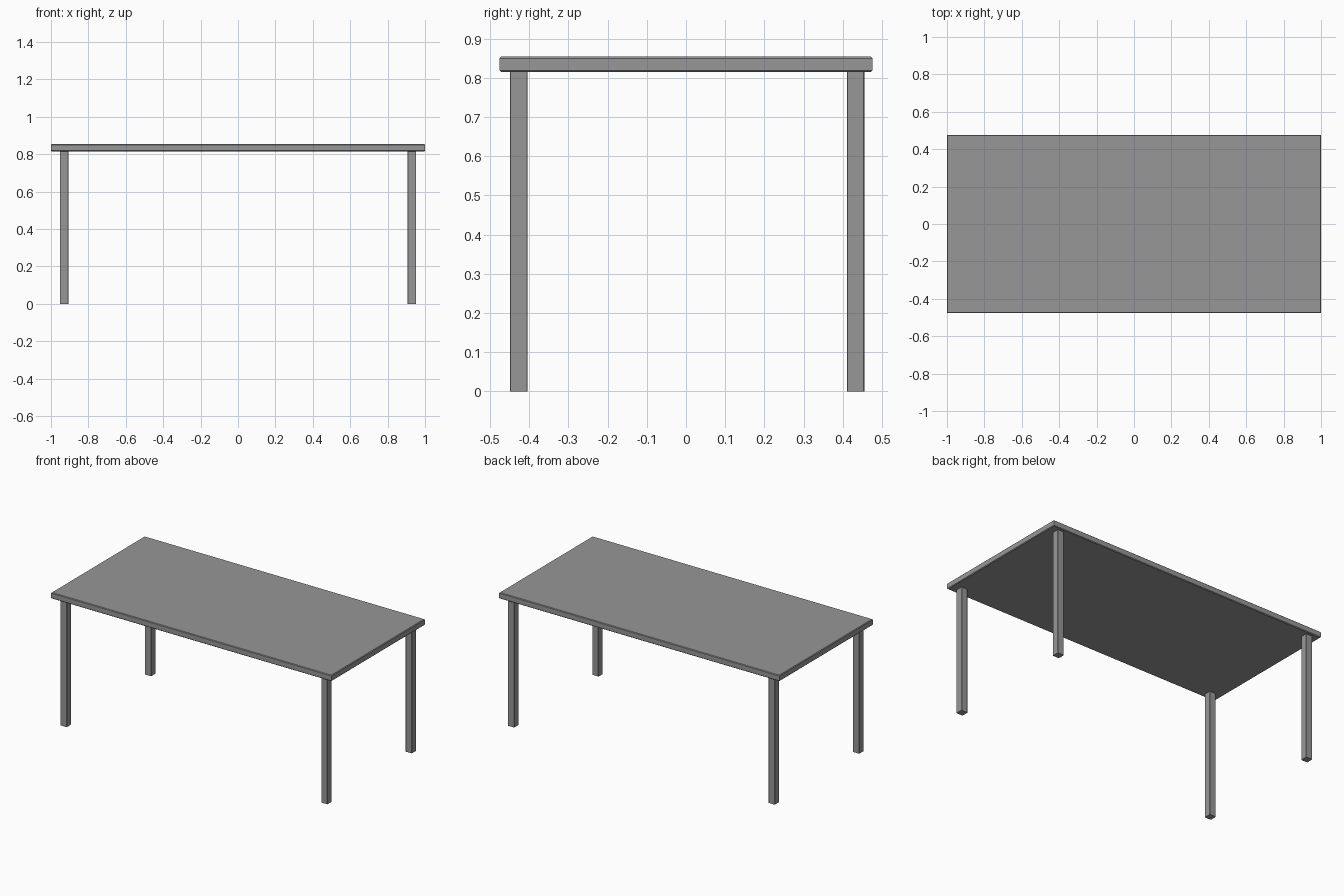
import bpy, bmesh
from mathutils import Vector

if "Cube" in bpy.data.objects:
    bpy.data.objects.remove(bpy.data.objects["Cube"])

# Dark grey finish shared by all parts
dark = bpy.data.materials.new("dark_grey")
dark.diffuse_color = (0.31, 0.31, 0.31, 1)
dark.use_nodes = True
dark.node_tree.nodes["Principled BSDF"].inputs["Base Color"].default_value = dark.diffuse_color


def box(name, lo, hi, bevel, axis_test):
    """Box from corner to corner, with the edges picked by axis_test softened."""
    lo, hi = Vector(lo), Vector(hi)
    size, mid = hi - lo, (hi + lo) / 2
    bm = bmesh.new()
    bmesh.ops.create_cube(bm, size=1)
    for v in bm.verts:
        v.co = Vector(a * b for a, b in zip(v.co, size)) + mid
    edges = [e for e in bm.edges
             if axis_test(abs(e.verts[0].co.z - e.verts[1].co.z) > 1e-4)]
    bmesh.ops.bevel(bm, geom=edges, offset=bevel, segments=1,
                    profile=0.5, affect='EDGES')
    mesh = bpy.data.meshes.new(name)
    bm.to_mesh(mesh)
    bm.free()
    mesh.materials.append(dark)
    obj = bpy.data.objects.new(name, mesh)
    bpy.context.collection.objects.link(obj)
    return obj


UNDERSIDE = 0.815

# Table top: chamfered along its upper and lower rims
box("table_top", (-1, -0.476, UNDERSIDE), (1, 0.476, 0.854), 0.004,
    lambda vertical: not vertical)

# Four square legs, slightly eased along their length
LEG = 0.0225
for side, x in (("left", -0.93), ("right", 0.93)):
    for end, y in (("front", -0.427), ("back", 0.433)):
        box(f"{end}_{side}_leg", (x - LEG, y - LEG, 0),
            (x + LEG, y + LEG, UNDERSIDE), 0.002, lambda vertical: vertical)
